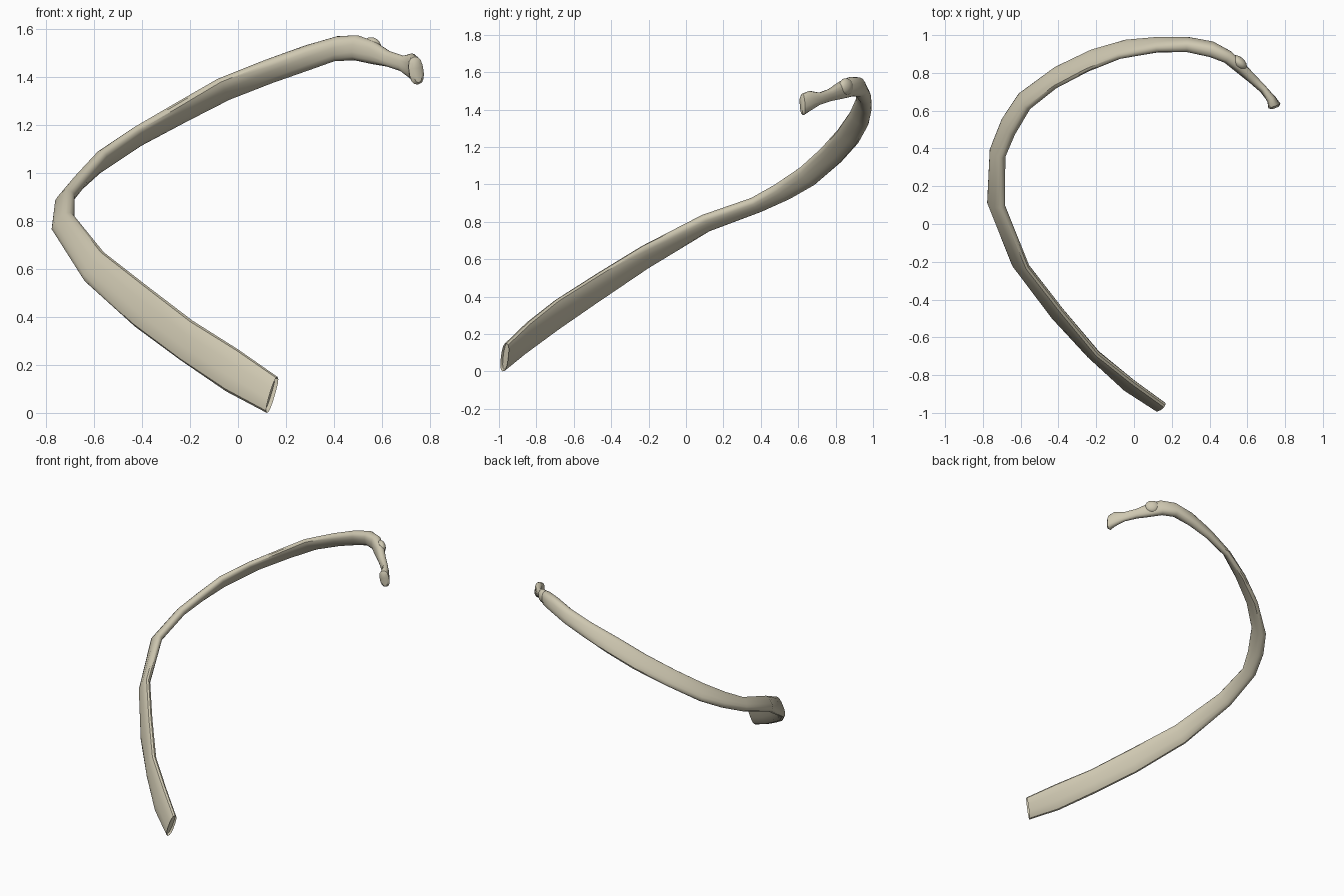
import bpy
import bmesh
import math
from mathutils import Vector

cube = bpy.data.objects.get("Cube")
if cube:
    bpy.data.objects.remove(cube, do_unlink=True)

bone = bpy.data.materials.new("bone ivory")
bone.use_nodes = True
colour = (0.62, 0.575, 0.44, 1)
bone.diffuse_color = colour
bone.node_tree.nodes["Principled BSDF"].inputs["Base Color"].default_value = colour

# Stations along the shaft: upper edge, lower edge, thickness
STATIONS = [
    ((.165, -.96, .15), (.12, -.98, 0), .045),
    ((0, -.84, .265), (-.05, -.87, .09), .05),
    ((-.19, -.69, .385), (-.24, -.69, .22), .05),
    ((-.38, -.46, .53), (-.43, -.49, .36), .05),
    ((-.56, -.23, .67), (-.64, -.21, .55), .05),
    ((-.69, .09, .83), (-.77, .12, .755), .06),
    ((-.69, .35, .92), (-.755, .4, .86), .06),
    ((-.64, .47, .99), (-.69, .56, .93), .06),
    ((-.56, .61, 1.09), (-.6, .69, 1), .06),
    ((-.42, .72, 1.19), (-.41, .83, 1.12), .05),
    ((-.25, .81, 1.29), (-.22, .92, 1.22), .05),
    ((-.08, .88, 1.39), (-.04, .97, 1.31), .05),
    ((.12, .92, 1.47), (.14, .98, 1.38), .06),
    ((.28, .93, 1.53), (.29, .97, 1.43), .07),
    ((.41, .91, 1.57), (.41, .94, 1.47), .08),
    ((.5, .88, 1.575), (.49, .89, 1.47), .07),
    ((.57, .83, 1.55), (.56, .82, 1.455), .06),
    ((.63, .77, 1.51), (.62, .77, 1.445), .05),
    ((.69, .715, 1.49), (.68, .71, 1.425), .04),
    ((.725, .66, 1.5), (.73, .66, 1.39), .05),
    ((.735, .62, 1.485), (.752, .63, 1.37), .065),
]
SIDES = 14


def finish(mesh, name):
    """Turn a bmesh into a smooth shaded, coloured object."""
    bmesh.ops.recalc_face_normals(mesh, faces=mesh.faces)
    data = bpy.data.meshes.new(name)
    mesh.to_mesh(data)
    mesh.free()
    data.materials.append(bone)
    part = bpy.data.objects.new(name, data)
    bpy.context.collection.objects.link(part)
    bpy.ops.object.select_all(action="DESELECT")
    part.select_set(True)
    bpy.context.view_layer.objects.active = part
    bpy.ops.object.shade_smooth_by_angle(angle=math.radians(40))
    return part


def rounded(value):
    """Flatten the oval slightly towards a rounded bar."""
    return math.copysign(abs(value) ** .8, value)


def section(mesh, upper, lower, thickness, tangent):
    """One oval ring of vertices spanning the two edges."""
    centre = (upper + lower) / 2
    half = (upper - lower) / 2
    across = tangent.cross(half).normalized() * thickness / 2
    ring = []
    for i in range(SIDES):
        angle = math.tau * i / SIDES
        offset = half * rounded(math.cos(angle)) + across * rounded(math.sin(angle))
        ring.append(mesh.verts.new(centre + offset))
    return ring


# Curved rib shaft, neck and head, lofted ring to ring
mesh = bmesh.new()
edges = [(Vector(u), Vector(l), t) for u, l, t in STATIONS]
centres = [(u + l) / 2 for u, l, t in edges]
rings = []
for i, (upper, lower, thickness) in enumerate(edges):
    before = centres[max(i - 1, 0)]
    after = centres[min(i + 1, len(centres) - 1)]
    rings.append(section(mesh, upper, lower, thickness, after - before))
for first, second in zip(rings, rings[1:]):
    for j in range(SIDES):
        k = (j + 1) % SIDES
        mesh.faces.new((first[j], first[k], second[k], second[j]))

# Hollowed front end with a thin rim
front_cap = mesh.faces.new(rings[0])
bmesh.ops.recalc_face_normals(mesh, faces=mesh.faces)
bmesh.ops.inset_individual(mesh, faces=[front_cap], thickness=.006)
inward = (centres[1] - centres[0]).normalized()
bmesh.ops.translate(mesh, verts=front_cap.verts, vec=inward * .015)

# Gently domed joint face on the head
head_cap = mesh.faces.new(rings[-1])
bmesh.ops.recalc_face_normals(mesh, faces=mesh.faces)
bmesh.ops.inset_individual(mesh, faces=[head_cap], thickness=.014)
outward = (centres[-1] - centres[-2]).normalized()
bmesh.ops.translate(mesh, verts=head_cap.verts, vec=outward * .012)
finish(mesh, "rib_shaft")

# Small knob behind the neck
mesh = bmesh.new()
bmesh.ops.create_uvsphere(mesh, u_segments=16, v_segments=10, radius=1)
bmesh.ops.scale(mesh, verts=mesh.verts, vec=(.05, .03, .045))
knob = finish(mesh, "neck_knob")
knob.location = (.555, .855, 1.522)
knob.rotation_euler.z = math.radians(-40)
